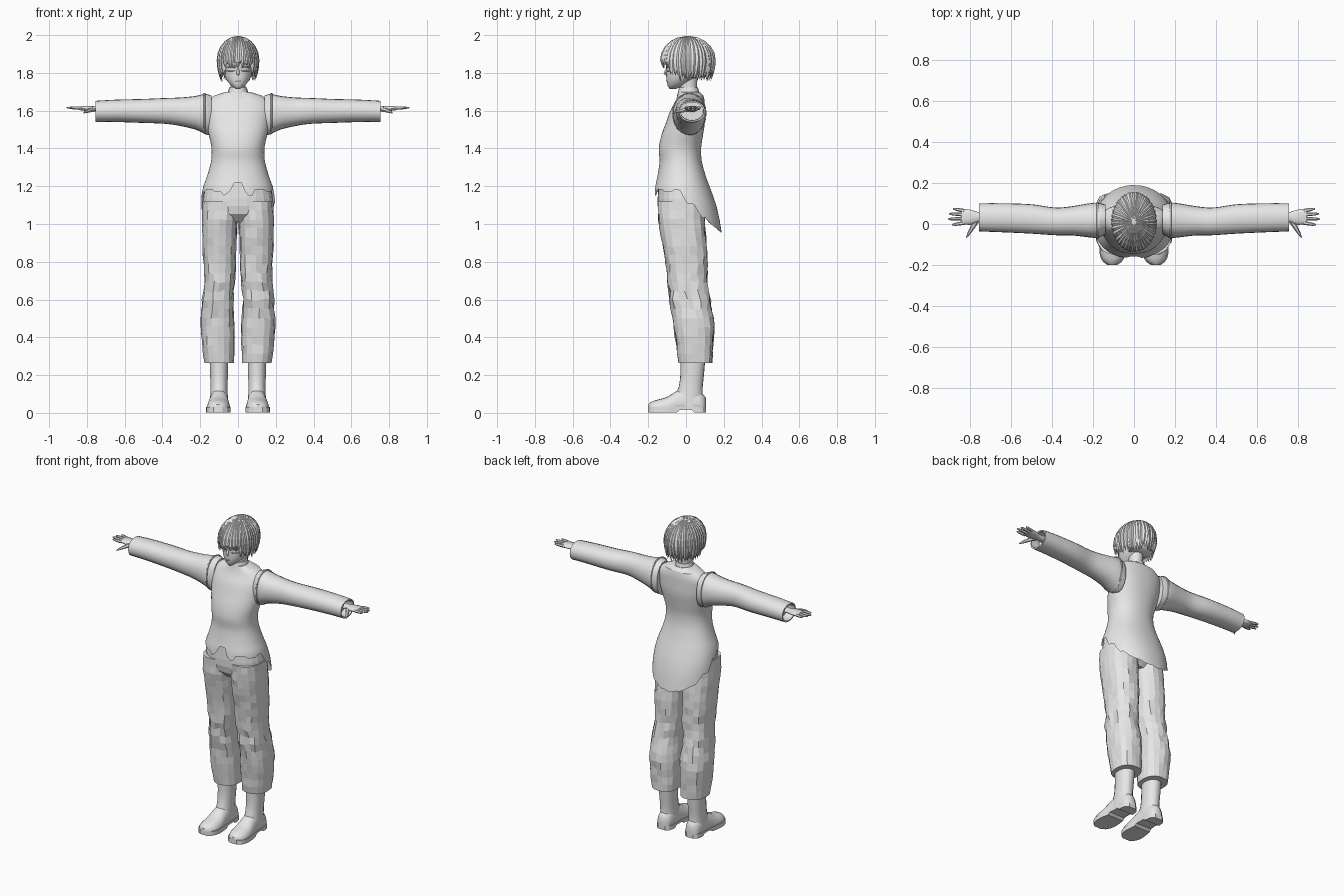
import bpy, bmesh, math, random
from mathutils import Vector

if "Cube" in bpy.data.objects:
    bpy.data.objects.remove(bpy.data.objects["Cube"])

random.seed(4)
TAU = math.tau
grey = bpy.data.materials.new("plain_grey")
grey.diffuse_color = (0.8, 0.8, 0.8, 1)
grey.use_nodes = True
grey.node_tree.nodes["Principled BSDF"].inputs["Base Color"].default_value = grey.diffuse_color


def at(rows, k):
    """Smoothly interpolate rows whose first column is an ascending key."""
    i = max(j for j in range(len(rows) - 1) if j == 0 or rows[j][0] <= k)
    a, b = rows[i], rows[i + 1]
    p, q = rows[max(i - 1, 0)], rows[min(i + 2, len(rows) - 1)]
    h = b[0] - a[0]
    t = min(max((k - a[0]) / h, 0), 1)
    out = []
    for c in range(1, len(a)):
        m0 = (b[c] - p[c]) / (b[0] - p[0]) * h
        m1 = (q[c] - a[c]) / (q[0] - a[0]) * h
        out.append((2*t**3 - 3*t*t + 1) * a[c] + (t**3 - 2*t*t + t) * m0
                   + (3*t*t - 2*t**3) * b[c] + (t**3 - t*t) * m1)
    return out


def keys(rows, n):
    a, b = rows[0][0], rows[-1][0]
    return [a + (b - a) * i / n for i in range(n + 1)]


def oval(u0, u1, v0, v1, n, p=2.0):
    """Superellipse inside a box; starts at +v."""
    pts = []
    for i in range(n):
        s, c = math.sin(TAU * i / n), math.cos(TAU * i / n)
        f = (abs(s)**p + abs(c)**p) ** (-1 / p)
        pts.append(((u0 + u1) / 2 + (u1 - u0) / 2 * s * f,
                    (v0 + v1) / 2 + (v1 - v0) / 2 * c * f))
    return pts


def add_loft(bm, rings, cap0=True, cap1=True):
    vs = [[bm.verts.new(p) for p in r] for r in rings]
    n = len(vs[0])
    for r, s in zip(vs, vs[1:]):
        for i in range(n):
            bm.faces.new((r[i], r[(i + 1) % n], s[(i + 1) % n], s[i]))
    if cap0:
        bm.faces.new(vs[0][::-1])
    if cap1:
        bm.faces.new(vs[-1])


def finish(name, bm, smooth=None):
    bmesh.ops.recalc_face_normals(bm, faces=bm.faces)
    me = bpy.data.meshes.new(name)
    bm.to_mesh(me)
    bm.free()
    ob = bpy.data.objects.new(name, me)
    bpy.context.collection.objects.link(ob)
    me.materials.append(grey)
    if smooth:
        bpy.context.view_layer.objects.active = ob
        ob.select_set(True)
        bpy.ops.object.shade_smooth_by_angle(angle=math.radians(smooth))
        ob.select_set(False)
    return ob


def loft(name, rings, cap0=True, cap1=True, smooth=None):
    bm = bmesh.new()
    add_loft(bm, rings, cap0, cap1)
    return finish(name, bm, smooth)


def upright(rows, n, steps, p=2.0, side=1):
    """Rings along z from rows (z, x0, x1, y0, y1)."""
    return [[(side * x, y, z) for x, y in oval(*at(rows, z), n, p)] for z in keys(rows, steps)]


def sym(rows):
    return [(z, -w, w, f, b) for z, w, f, b in rows]


def tube(bm, path, radii, n=6, flat=1.0, out=Vector((0, 0, 1))):
    """Tapered tube along a path, flattened in the 'out' direction."""
    rings = []
    for i, p in enumerate(path):
        d = (path[min(i + 1, len(path) - 1)] - path[max(i - 1, 0)]).normalized()
        s = d.cross(out).normalized()
        o = s.cross(d)
        rings.append([p + radii[i] * (s * math.cos(TAU * k / n) + o * flat * math.sin(TAU * k / n))
                      for k in range(n)])
    add_loft(bm, rings)


# Jacket body with a ragged hem and a long back tail
body = sym([(.93, .175, -.165, .192), (1.0, .193, -.17, .182), (1.1, .197, -.17, .16),
            (1.19, .186, -.165, .128), (1.25, .165, -.152, .106), (1.33, .143, -.14, .084),
            (1.40, .14, -.144, .08), (1.47, .154, -.13, .09), (1.54, .168, -.105, .10),
            (1.60, .173, -.083, .10), (1.65, .163, -.055, .098), (1.685, .115, -.042, .09),
            (1.70, .062, -.04, .072)])


def hem(i, n):
    b = min(i, n - i) * TAU / n            # 0 = back, pi = front
    rag = (0, .022, .008, -.012)[i % 4]
    if b < .95:
        return .95 + .07 * (b / .95) ** 2 + rag * .2
    if b < 1.75:
        return 1.02 + .15 * (b - .95) / .8 + rag
    if b > 3.0:
        return 1.222
    return 1.17 + (.012 if i % 8 < 4 else 0) - (.02 if 2.7 < b < 2.85 else 0)


N = 64
rings = [[(x, y, z) for x, y in oval(*at(body, z), N, 2.2)]
         for z in [1.70 - .02 * k for k in range(25)]]
for s in (.25, .5, .75, 1):
    ring = []
    for i in range(N):
        z = 1.22 + s * (hem(i, N) - 1.22)
        ring.append((*oval(*at(body, z), N, 2.2)[i], z))
    rings.append(ring)
loft("jacket_body", rings, True, False, 25)

# Standing collar and neck
loft("collar", upright(sym([(1.67, .066, -.05, .078), (1.695, .054, -.043, .07),
                            (1.722, .047, -.037, .064)]), 20, 4), smooth=30)
loft("neck", upright(sym([(1.66, .042, -.03, .06), (1.72, .04, -.03, .058),
                          (1.78, .042, -.03, .06)]), 16, 4), smooth=30)

# Trouser hips
loft("trouser_hips", upright(sym([(1.01, .10, -.10, .06), (1.04, .165, -.135, .09),
                                  (1.1, .186, -.15, .10), (1.22, .172, -.145, .10)]), 24, 5, 2.3))

leg = [(.265, .022, .178, -.04, .14), (.4, .018, .194, -.058, .145), (.5, .02, .197, -.07, .146),
       (.6, .025, .188, -.085, .125), (.72, .014, .18, -.10, .113), (.85, .011, .187, -.115, .112),
       (1.0, .004, .19, -.143, .10), (1.12, -.01, .187, -.15, .095)]
shaft = [(.03, .052, .15, -.06, .098), (.08, .053, .148, -.06, .09), (.13, .055, .146, -.04, .088),
         (.2, .053, .148, -.03, .095), (.32, .05, .152, -.03, .105)]
# foot rows: y, half width, top z
foot = [(-.2, .02, .045), (-.185, .042, .058), (-.15, .058, .07), (-.1, .06, .085), (-.05, .053, .115),
        (.0, .048, .135), (.05, .048, .125), (.09, .04, .10), (.105, .02, .08)]
sleeve = [(.14, -.05, .095, 1.47, 1.68), (.175, -.068, .104, 1.475, 1.69), (.21, -.066, .102, 1.495, 1.68),
          (.3, -.056, .087, 1.518, 1.67), (.38, -.055, .08, 1.53, 1.667), (.5, -.047, .096, 1.535, 1.662),
          (.65, -.04, .101, 1.54, 1.658), (.755, -.036, .101, 1.54, 1.652)]
palm = [(.68, .008, .058, 1.592, 1.625), (.76, .01, .058, 1.595, 1.623), (.79, -.003, .068, 1.597, 1.625),
        (.82, -.003, .073, 1.6, 1.624), (.84, .002, .07, 1.603, 1.621)]

for side, label in ((1, "left"), (-1, "right")):
    # Trouser leg with creases, strongest around the knee
    rings = upright(leg, 18, 18, 2.5, side)
    for r in rings[1:-1]:
        for i, (x, y, z) in enumerate(r):
            k = .004 + .005 * math.exp(-((z - .62) / .12) ** 2)
            r[i] = (x + random.uniform(-k, k) * .7, y + random.uniform(-k, k),
                    z + random.uniform(-k, k))
    loft("trouser_leg_" + label, rings)

    # Boot shaft, foot and sole
    loft("boot_shaft_" + label, upright(shaft, 18, 8, 2.2, side), smooth=35)
    upper, sole = [], []
    for y in keys(foot, 20):
        w, top = at(foot, y)
        cx = .1 + max(0, -y) * .03
        upper.append([(side * u, y, max(v, .018)) for u, v in oval(cx - w, cx + w, -top * .35, top, 18, 2.3)])
        arch = .016 if -.04 < y < .035 else .003
        sole.append([(side * (cx + a * (w + .004)), y, z) for a, z in
                     ((-1, .03), (1, .03), (1, arch), (-1, arch))])
    loft("boot_foot_" + label, upper, smooth=40)
    loft("boot_sole_" + label, sole)

    # Sleeve with an open cuff
    rings = [[(side * x, y, z) for y, z in oval(*at(sleeve, x), 20, 2.2)] for x in keys(sleeve, 22)]
    for x, d in ((.755, .008), (.70, .01)):
        y0, y1, z0, z1 = at(sleeve, x)
        rings.append([(side * x, y, z) for y, z in oval(y0 + d, y1 - d, z0 + d, z1 - d, 20, 2.2)])
    loft("sleeve_" + label, rings, smooth=25)

    # Shoulder seam
    bm = bmesh.new()
    seam = []
    for x, g in ((.172, 0), (.174, .004), (.181, .004), (.183, 0)):
        y0, y1, z0, z1 = at(sleeve, x)
        seam.append([(side * x, y, z) for y, z in oval(y0 - g, y1 + g, z0, z1 + g, 24, 2.2)])
    add_loft(bm, seam, False, False)
    finish("shoulder_seam_" + label, bm)

    # Hand: palm, four fingers and thumb
    bm = bmesh.new()
    add_loft(bm, [[(side * x, y, z) for y, z in oval(*at(palm, x), 12, 2.4)] for x in keys(palm, 8)])
    for y0, y1, tip in ((.005, -.004, .888), (.026, .024, .908), (.046, .05, .902), (.064, .075, .882)):
        path = [Vector((side * (.828 + (tip - .828) * t), y0 + (y1 - y0) * t, 1.612 + .004 * t))
                for t in (0, .35, .7, .93, 1)]
        tube(bm, path, (.0095, .009, .0075, .005, .002))
    path = [Vector((side * x, y, z)) for x, y, z in
            ((.765, .018, 1.606), (.785, -.012, 1.602), (.803, -.042, 1.595), (.817, -.066, 1.588))]
    tube(bm, path, (.013, .0115, .0085, .003))
    finish("hand_" + label, bm, 50)

# Head with a pointed chin
head = sym([(1.716, .012, -.088, -.05), (1.735, .038, -.098, -.01), (1.77, .065, -.104, .05),
            (1.82, .081, -.105, .10), (1.88, .086, -.106, .115), (1.94, .072, -.085, .1),
            (1.975, .04, -.04, .07)])
loft("head", upright(head, 28, 18, 2.1), smooth=60)

# Nose, mouth and eyelids
bm = bmesh.new()
tube(bm, [Vector((0, y, z)) for y, z in ((-.1, 1.83), (-.107, 1.81), (-.111, 1.797), (-.1, 1.787))],
     (.004, .007, .009, .004), 6, 1, Vector((0, -1, 0)))
finish("nose", bm, 60)
bm = bmesh.new()
tube(bm, [Vector((x, -.102 + 4 * x * x, 1.757 + 4 * x * x)) for x in (-.02, -.01, 0, .01, .02)],
     (.001, .003, .004, .003, .001), 6)
finish("mouth", bm, 60)
for s, label in ((1, "left"), (-1, "right")):
    bm = bmesh.new()
    for z, lift in ((1.826, .007), (1.812, -.003)):
        path = []
        for x in (.017, .028, .04, .052, .062):
            u = (x - .04) / .023
            x0, x1, y0, y1 = at(head, z)
            y = (y0 + y1) / 2 - (y1 - y0) / 2 * (1 - (x / x1) ** 2.1) ** (1 / 2.1)
            path.append(Vector((s * x, y, z + lift * (1 - u * u))))
        tube(bm, path, (.001, .0025, .003, .0025, .001), 4)
    finish("eyelids_" + label, bm)

# Hair: skull cap under layers of tapering locks
cap = sym([(1.872, .096, -.113, .135), (1.91, .094, -.108, .132), (1.95, .075, -.08, .108),
           (1.98, .045, -.04, .065), (1.99, .015, -.005, .03)])
loft("hair_cap", upright(cap, 32, 8), smooth=60)
back = sym([(1.775, .07, .0, .10), (1.81, .086, -.01, .125), (1.88, .095, -.02, .135)])
loft("hair_back_mass", upright(back, 24, 5), smooth=60)

bm = bmesh.new()
for layer, (count, scale) in enumerate(((44, .94), (40, .985))):
    for i in range(count):
        a = TAU * (i + .5 * layer) / count + random.uniform(-.04, .04)
        front = -math.cos(a)               # 1 = over the face, -1 = nape
        if front > .74:
            tip = 1.835 + random.uniform(-.012, .02)
        elif front > .45:
            tip = 1.785 + random.uniform(-.015, .02)
        else:
            tip = 1.768 + random.uniform(-.015, .02)
        sway = random.uniform(-.1, .1)
        top = 1.868 + .124 * (scale + .03)
        path = []
        for t in range(10):
            if t < 6:
                e = .1 + (math.pi / 2 - .1) * t / 5
                r, z = math.sin(e), 1.868 + (top - 1.868) * math.cos(e)
            else:
                q = (t - 5) / 4
                r, z = 1 - (.14 if front < .45 else .05) * q * q, 1.868 + (tip - 1.868) * q
            b = a + sway * (t / 9) ** 2
            path.append(Vector((.108 * scale * r * math.sin(b), .01 + .143 * scale * r * math.cos(b), z)))
        tube(bm, path, (.003, .006, .009, .012, .014, .015, .0145, .012, .007, .001), 4, .45,
             Vector((math.sin(a), math.cos(a), .3)))
finish("hair_locks", bm)
